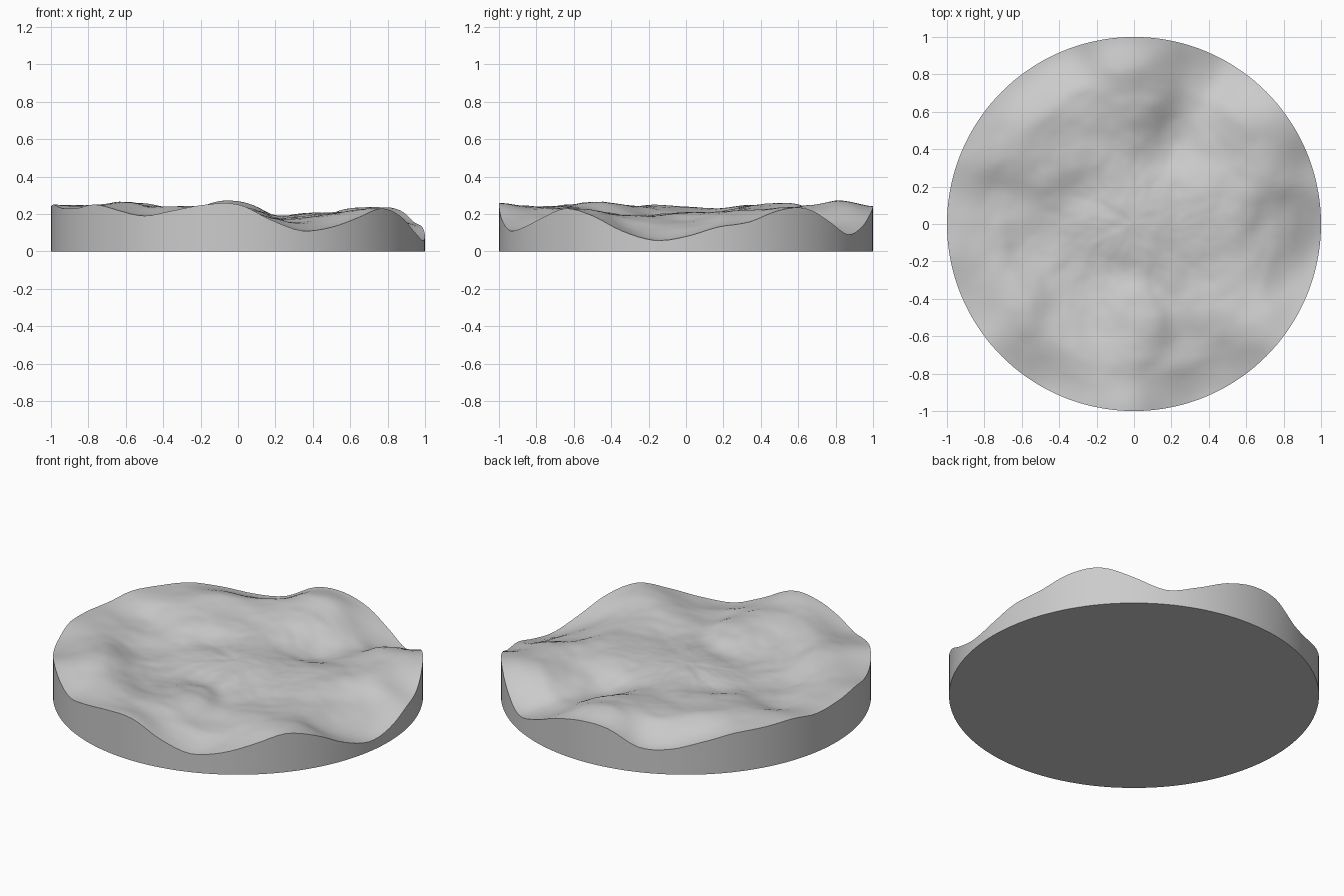
import bpy
import bmesh
import math
from mathutils import Vector, noise

SEGMENTS, RINGS = 144, 44

# Rim heights (hundredths) every ten degrees, counter-clockwise from +x
RIM = [8, 13, 16, 22, 23, 16, 9, 13, 20, 24, 23, 15,
       15, 19, 23, 24, 25, 23, 24, 25, 23, 23, 25, 22,
       19, 22, 25, 25, 17, 11, 13, 18, 23, 19, 11, 6]

# Hills and hollows of the interior: x, y, height (hundredths)
KNOTS = [(0, 85, 29), (-15, 68, 25), (-35, 72, 22), (0, 62, 24), (20, 43, 12),
         (32, 58, 14), (35, 80, 13), (14, 75, 21), (48, 45, 19), (62, 55, 24),
         (75, 35, 22), (78, -3, 15), (55, 10, 21), (38, 18, 20), (18, 22, 18),
         (0, 42, 20), (-20, 48, 21), (-52, 60, 26), (-65, 38, 25),
         (-68, 12, 19), (-45, 32, 23), (-30, 10, 18), (-52, -8, 17),
         (-82, 0, 22), (5, 3, 21), (28, -8, 19), (30, -30, 17), (-12, -5, 20),
         (-20, -25, 16), (-42, -25, 18), (-8, -50, 21), (-28, -42, 18),
         (-62, -42, 26), (-80, -25, 24), (-40, -64, 24), (0, -70, 23),
         (16, -78, 18), (35, -70, 15), (50, -50, 20), (70, -55, 23),
         (82, -25, 13), (60, -25, 19)]


def rim_height(angle):
    """Smooth closed spline through the rim heights."""
    n = len(RIM)
    t = angle / math.tau * n
    i = int(math.floor(t))
    f = t - i
    a, b, c, d = (RIM[(i + k) % n] / 100 for k in (-1, 0, 1, 2))
    return b + 0.5 * f * (c - a + f * (2 * a - 5 * b + 4 * c - d
                                       + f * (3 * (b - c) + d - a)))


def blend(x, y, knots):
    """Weighted blend of the nearby knots."""
    total = weight = 0.0
    for kx, ky, kz in knots:
        d2 = (x - kx / 100) ** 2 + (y - ky / 100) ** 2
        w = math.exp(-d2 / 0.022) + 1e-6
        total += w * kz / 100
        weight += w
    return total / weight


# Exaggerate the knots so that the blended surface passes close to them
SHARP = [(x, y, 2 * z - 100 * blend(x / 100, y / 100, KNOTS)) for x, y, z in KNOTS]


def ground_height(r, angle):
    x, y = r * math.cos(angle), r * math.sin(angle)
    t = max(0.0, (r - 0.74) / 0.26)
    t = t * t * (3 - 2 * t)
    z = blend(x, y, SHARP) * (1 - t) + rim_height(angle) * t
    rough = noise.fractal(Vector((x * 6, y * 6, 0.3)), 0.8, 2.0, 3)
    return z + 0.007 * rough * (1 - 0.7 * t)


def make_material(name, colour):
    mat = bpy.data.materials.new(name)
    mat.use_nodes = True
    mat.diffuse_color = colour
    mat.node_tree.nodes["Principled BSDF"].inputs["Base Color"].default_value = colour
    return mat


def build_terrain():
    bm = bmesh.new()
    angles = [math.tau * s / SEGMENTS for s in range(SEGMENTS)]

    def ring(r, height):
        return [bm.verts.new((r * math.cos(a), r * math.sin(a), height(r, a)))
                for a in angles]

    def bridge(inner, outer):
        for s in range(SEGMENTS):
            n = (s + 1) % SEGMENTS
            bm.faces.new((inner[s], outer[s], outer[n], inner[n]))

    # Rolling top surface
    centre = bm.verts.new((0, 0, ground_height(0, 0)))
    loops = [ring(k / RINGS, ground_height) for k in range(1, RINGS + 1)]
    for s in range(SEGMENTS):
        bm.faces.new((centre, loops[0][s], loops[0][(s + 1) % SEGMENTS]))
    for inner, outer in zip(loops, loops[1:]):
        bridge(inner, outer)

    # Upright side wall and flat underside
    base = ring(1, lambda r, a: 0)
    bridge(loops[-1], base)
    bm.faces.new(base[::-1])
    bmesh.ops.recalc_face_normals(bm, faces=bm.faces)

    mesh = bpy.data.meshes.new("terrain_disc")
    bm.to_mesh(mesh)
    bm.free()
    obj = bpy.data.objects.new("terrain_disc", mesh)
    bpy.context.collection.objects.link(obj)
    return obj


cube = bpy.data.objects.get("Cube")
if cube:
    bpy.data.objects.remove(cube, do_unlink=True)

terrain = build_terrain()
terrain.data.materials.append(make_material("stone_grey", (0.6, 0.6, 0.6, 1)))

# Smooth ground with a crisp rim
bpy.ops.object.select_all(action="DESELECT")
terrain.select_set(True)
bpy.context.view_layer.objects.active = terrain
bpy.ops.object.shade_smooth_by_angle(angle=math.radians(40))
